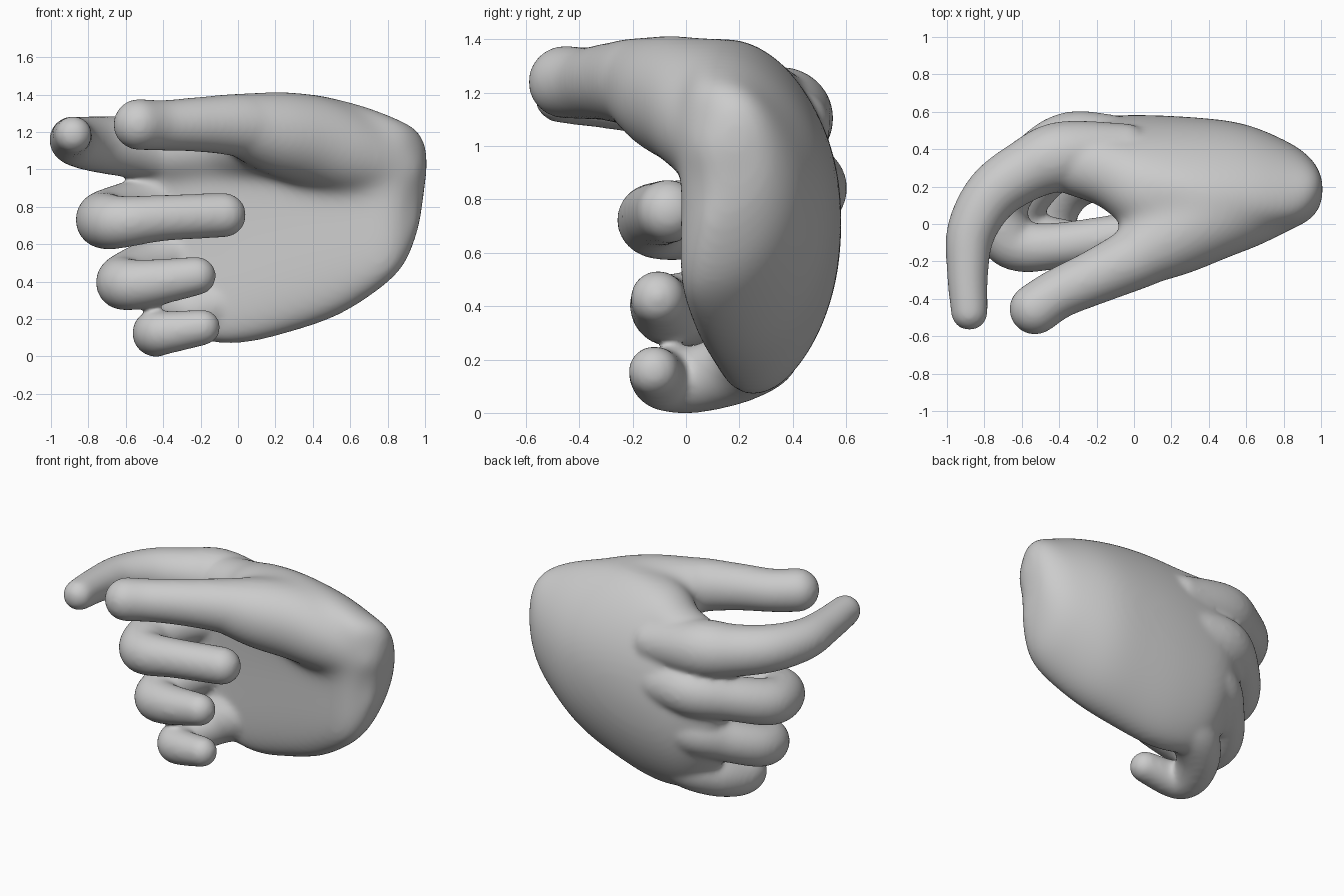
import bpy, bmesh, math
from mathutils import Vector

if "Cube" in bpy.data.objects:
    bpy.data.objects.remove(bpy.data.objects["Cube"])

bm = bmesh.new()


def catmull(rows, steps=6):
    """Resample rows of equal length along a smooth spline."""
    pts = [rows[0]] + rows + [rows[-1]]
    out = []
    for i in range(1, len(pts) - 2):
        a, b, c, d = pts[i - 1:i + 3]
        for k in range(steps):
            t = k / steps
            out.append([q + t / 2 * (r - p + t * (2 * p - 5 * q + 4 * r - s + t * (3 * (q - r) + s - p)))
                        for p, q, r, s in zip(a, b, c, d)])
    return out + [rows[-1]]


def skin(rings):
    """Close a row of rings into a solid."""
    rings = [[bm.verts.new(p) for p in ring] for ring in rings]
    for lower, upper in zip(rings, rings[1:]):
        n = len(lower)
        for i in range(n):
            j = (i + 1) % n
            bm.faces.new((lower[i], lower[j], upper[j], upper[i]))
    bm.faces.new(rings[0][::-1])
    bm.faces.new(rings[-1])


def limb(rows, n=24):
    """Rounded tube through rows of x, y, z, radius."""
    path = catmull([list(r) for r in rows])
    pos = [Vector(p[:3]) for p in path]
    rings = []
    for i, p in enumerate(path):
        tangent = (pos[min(i + 1, len(pos) - 1)] - pos[max(i - 1, 0)]).normalized()
        side = tangent.cross(Vector((0, 0, 1))).normalized()
        up = side.cross(tangent)
        rings.append([pos[i] + p[3] * (math.cos(a) * side + math.sin(a) * up)
                      for a in (math.tau * k / n for k in range(n))])
    skin(rings)
    for p, c in ((path[0], pos[0]), (path[-1], pos[-1])):
        ball = bmesh.ops.create_icosphere(bm, subdivisions=3, radius=p[3])
        bmesh.ops.translate(bm, verts=ball["verts"], vec=c)


def power(v, e):
    return math.copysign(abs(v) ** e, v)


def fuse(obj, iterations):
    """Merge everything in bm into one soft skin on obj."""
    bmesh.ops.recalc_face_normals(bm, faces=bm.faces)
    bm.to_mesh(obj.data)
    merge = obj.modifiers.new("merge", "REMESH")
    merge.mode = "VOXEL"
    merge.voxel_size = 0.015
    soften = obj.modifiers.new("soften", "SMOOTH")
    soften.factor = 0.5
    soften.iterations = iterations
    graph = bpy.context.evaluated_depsgraph_get()
    baked = bpy.data.meshes.new_from_object(obj.evaluated_get(graph))
    obj.modifiers.clear()
    obj.data = baked


hand = bpy.data.objects.new("hand", bpy.data.meshes.new("hand"))
bpy.context.collection.objects.link(hand)

# Palm and wrist: x, front y, back y, bottom z, top z, forward lean of the top
palm = [(1.015, 0.11, 0.28, 0.71, 1.11, 0), (0.96, 0.05, 0.36, 0.51, 1.21, 0.03),
        (0.85, -0.02, 0.44, 0.38, 1.27, 0.09), (0.6, 0.01, 0.54, 0.22, 1.36, 0.16),
        (0.3, 0.07, 0.575, 0.12, 1.41, 0.18), (0, 0.13, 0.585, 0.06, 1.37, 0.13),
        (-0.25, 0.21, 0.57, 0.09, 1.25, 0.07), (-0.42, 0.27, 0.5, 0.23, 1.16, 0.03),
        (-0.53, 0.25, 0.42, 0.34, 1.12, 0)]
sections = []
for x, y0, y1, z0, z1, lean in catmull([list(r) for r in palm]):
    ring = []
    for k in range(40):
        a = math.tau * k / 40
        u = power(math.sin(a), 0.9)
        z = (z0 + z1) / 2 + (z1 - z0) / 2 * u
        y = (y0 + y1) / 2 + (y1 - y0) / 2 * power(math.cos(a), 0.9)
        bend = lean if u > 0 else 0.12
        ring.append((x + 0.1 * max(x, 0) * (z - 1.08), y - bend * u * u, z))
    sections.append(ring)
skin(sections[::-1])

# Fleshy base of the thumb
limb([(0.84, 0.16, 1.0, 0.18), (0.62, 0.105, 1.08, 0.23), (0.42, 0.045, 1.15, 0.245),
      (0.2, -0.065, 1.195, 0.228), (0.03, -0.165, 1.235, 0.182)])
# Web between thumb and index finger
limb([(0.4, 0.14, 1.15, 0.23), (0.1, 0.16, 1.175, 0.22), (-0.1, 0.27, 1.13, 0.2),
      (-0.36, 0.34, 1.1, 0.18)])
fuse(hand, 110)
bm.clear()
bm.from_mesh(hand.data)

# Thumb
limb([(0.2, -0.07, 1.2, 0.2), (0.02, -0.175, 1.235, 0.172), (-0.2, -0.28, 1.24, 0.148),
      (-0.4, -0.37, 1.235, 0.136), (-0.53, -0.455, 1.24, 0.138)])
# Index finger
limb([(-0.05, 0.4, 1.08, 0.14), (-0.38, 0.365, 1.11, 0.185), (-0.58, 0.285, 1.12, 0.165),
      (-0.76, 0.155, 1.135, 0.15), (-0.87, -0.04, 1.15, 0.132), (-0.89, -0.25, 1.17, 0.112),
      (-0.88, -0.47, 1.185, 0.1)])
# Middle finger
limb([(0, 0.43, 0.84, 0.13), (-0.33, 0.435, 0.84, 0.168), (-0.55, 0.32, 0.8, 0.145),
      (-0.71, 0.12, 0.74, 0.15), (-0.69, -0.05, 0.72, 0.15), (-0.6, -0.12, 0.72, 0.138),
      (-0.4, -0.115, 0.74, 0.124), (-0.075, -0.065, 0.755, 0.12)])
# Ring finger
limb([(0.05, 0.4, 0.6, 0.12), (-0.3, 0.385, 0.55, 0.16), (-0.48, 0.27, 0.48, 0.142),
      (-0.61, 0.1, 0.41, 0.14), (-0.6, -0.03, 0.385, 0.14), (-0.48, -0.08, 0.39, 0.129),
      (-0.22, -0.105, 0.43, 0.104)])
# Little finger
limb([(0.1, 0.28, 0.32, 0.12), (-0.2, 0.28, 0.25, 0.158), (-0.35, 0.2, 0.18, 0.142),
      (-0.43, 0.06, 0.13, 0.128), (-0.43, -0.05, 0.125, 0.126), (-0.36, -0.095, 0.13, 0.113),
      (-0.19, -0.12, 0.155, 0.097)])
fuse(hand, 18)
bm.free()

# Rest the lowest point on the ground
floor = min(v.co.z for v in hand.data.vertices)
for v in hand.data.vertices:
    v.co.z -= floor
for p in hand.data.polygons:
    p.use_smooth = True

skin_grey = bpy.data.materials.new("skin_grey")
skin_grey.use_nodes = True
colour = (0.6, 0.6, 0.6, 1)
skin_grey.diffuse_color = colour
skin_grey.node_tree.nodes["Principled BSDF"].inputs["Base Color"].default_value = colour
hand.data.materials.clear()
hand.data.materials.append(skin_grey)
